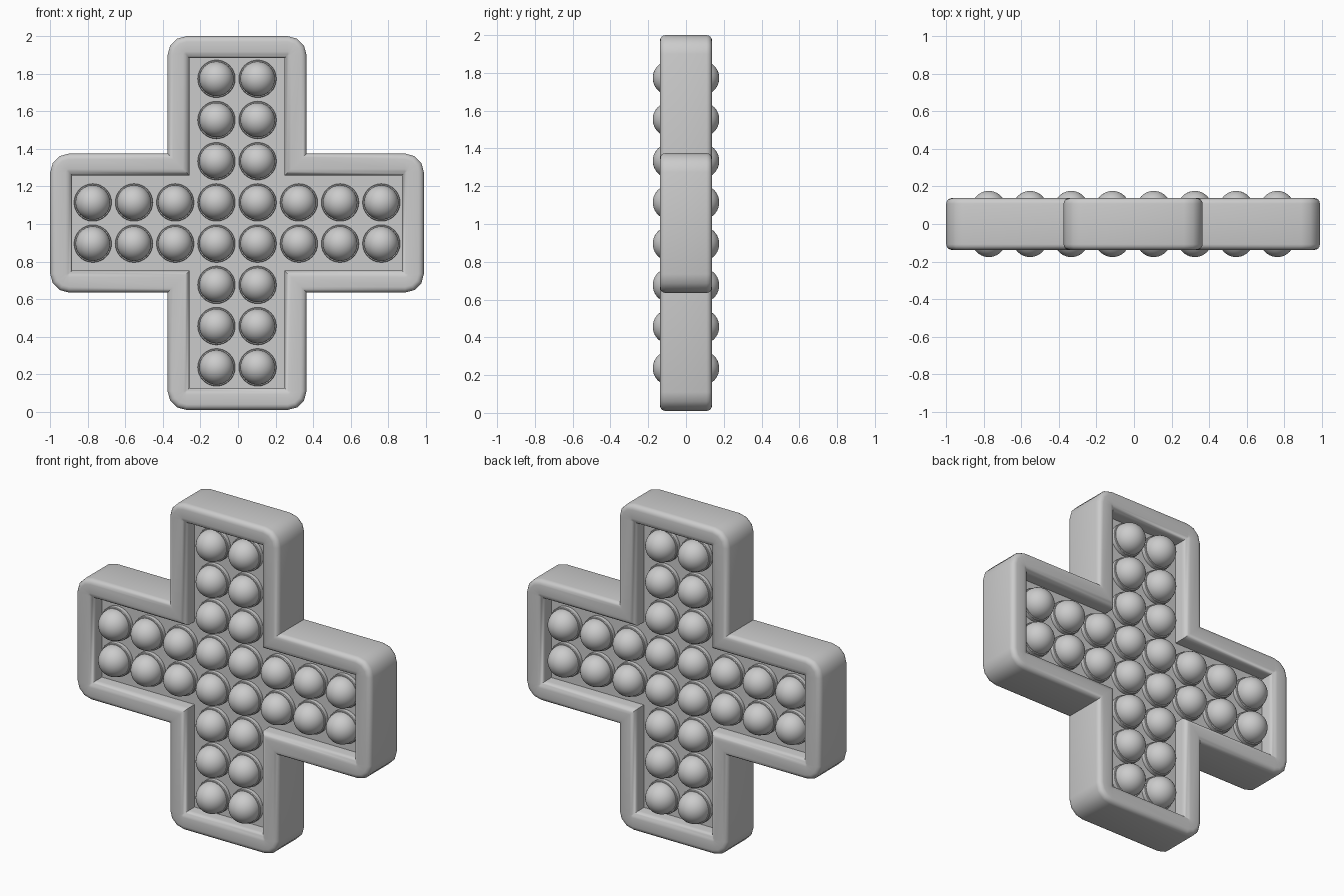
import bpy, bmesh, math
from mathutils import Vector

if "Cube" in bpy.data.objects:
    bpy.data.objects.remove(bpy.data.objects["Cube"], do_unlink=True)

grey = bpy.data.materials.new("soft grey")
grey.use_nodes = True
GREY = (0.6, 0.6, 0.6, 1)
grey.diffuse_color = GREY
grey.node_tree.nodes["Principled BSDF"].inputs["Base Color"].default_value = GREY

CX, CZ = -0.005, 1.005
ARM, REACH, RIM, CORNER = 0.37, 0.995, 0.117, 0.1
FACE, PANEL = 0.138, 0.05


def finish(bm, name, angle):
    """Turn a bmesh into a shaded object."""
    bmesh.ops.remove_doubles(bm, verts=bm.verts, dist=0.0005)
    bmesh.ops.recalc_face_normals(bm, faces=bm.faces)
    mesh = bpy.data.meshes.new(name)
    bm.to_mesh(mesh)
    bm.free()
    mesh.materials.append(grey)
    ob = bpy.data.objects.new(name, mesh)
    bpy.context.collection.objects.link(ob)
    bpy.ops.object.select_all(action="DESELECT")
    ob.select_set(True)
    bpy.context.view_layer.objects.active = ob
    bpy.ops.object.shade_smooth_by_angle(angle=math.radians(angle))
    return ob


def cross_outline(inset):
    """Plus-shaped outline with rounded outer corners, shrunk by inset."""
    w, l, r = ARM - inset, REACH - inset, max(CORNER - inset, 0)
    arm = []
    for side in (-1, 1):
        for i in range(4):
            a = math.radians(30 * i if side > 0 else 30 * i - 90)
            arm.append((l - r + r * math.cos(a), side * (w - r) + r * math.sin(a)))
    arm.append((w, w))
    points = []
    for turn in range(4):
        c, s = [(1, 0), (0, 1), (-1, 0), (0, -1)][turn]
        points += [(x * c - z * s, x * s + z * c) for x, z in arm]
    return points


def ring(bm, inset, y):
    return [bm.verts.new((x, y, z)) for x, z in cross_outline(inset)]


# Frame: closed rounded section swept round the plus outline
bm = bmesh.new()
section = []
for edge, direction, radius in ((0, 1, 0.03), (RIM, -1, 0.035)):
    arc = [(edge + direction * radius * (1 - math.cos(math.pi * k / 8)),
            FACE - radius * (1 - math.sin(math.pi * k / 8))) for k in range(5)]
    section += arc if direction > 0 else arc[::-1]
section += [(o, -y) for o, y in section[::-1]]
loops = [ring(bm, o, y) for o, y in section]
for a, b in zip(loops, loops[1:] + loops[:1]):
    for i in range(len(a)):
        j = (i + 1) % len(a)
        bm.faces.new((a[i], a[j], b[j], b[i]))
frame = finish(bm, "frame", 40)
frame.location = (CX, 0, CZ)

# Recessed panel closing the frame
bm = bmesh.new()
front, back = ring(bm, RIM - 0.01, -PANEL), ring(bm, RIM - 0.01, PANEL)
bm.faces.new(front)
bm.faces.new(back)
for i in range(len(front)):
    j = (i + 1) % len(front)
    bm.faces.new((front[i], front[j], back[j], back[i]))
panel = finish(bm, "panel", 30)
panel.location = (CX, 0, CZ)

# Bubble: collar and dome turned round one axis
bm = bmesh.new()
R, BASE = 0.092, 0.084
profile = [(0.1, PANEL - 0.01), (0.1, 0.074), (0.097, 0.078), (R, 0.078)]
profile += [(R * math.cos(math.pi * k / 20), BASE + R * math.sin(math.pi * k / 20))
            for k in range(11)]
verts = [bm.verts.new((r, -y, 0)) for r, y in profile]
edges = [bm.edges.new(pair) for pair in zip(verts, verts[1:])]
bmesh.ops.spin(bm, geom=verts + edges, cent=(0, 0, 0), axis=(0, 1, 0),
               angle=math.tau, steps=32)
bubble = finish(bm, "bubble", 35)

# Bubbles on both faces: two rows along each arm
STEP = 0.2195
first = True
for col in range(8):
    for row in range(8):
        if col not in (3, 4) and row not in (3, 4):
            continue
        for turn in (0, math.pi):
            ob = bubble if first else bubble.copy()
            if not first:
                bpy.context.collection.objects.link(ob)
            first = False
            ob.location = Vector((CX + (col - 3.5) * STEP, 0, CZ + (row - 3.5) * STEP))
            ob.rotation_euler = (0, 0, turn)
            ob.name = "back_bubble" if turn else "front_bubble"
